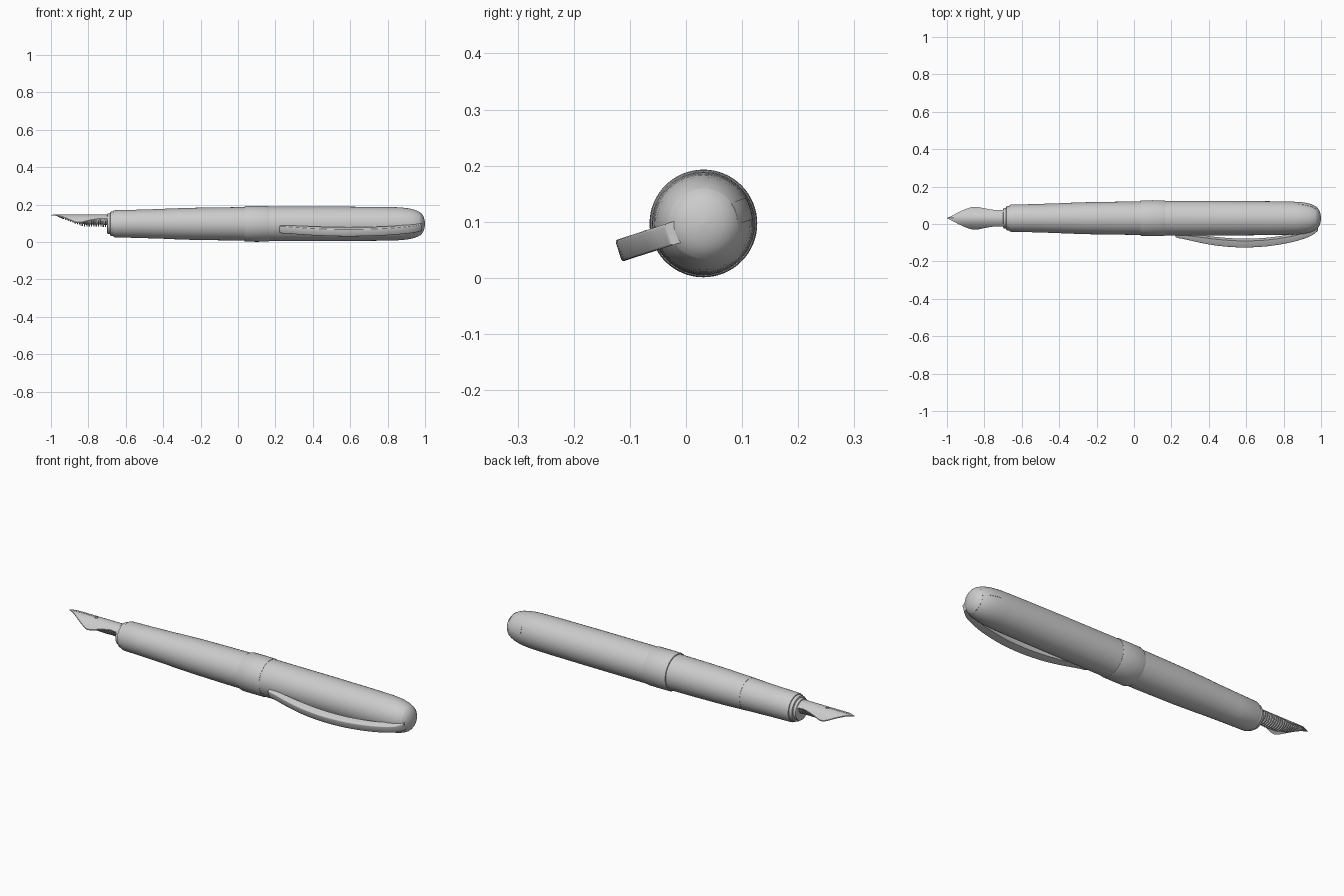
import bpy, bmesh, math
from mathutils import Vector

if "Cube" in bpy.data.objects:
    bpy.data.objects.remove(bpy.data.objects["Cube"])

CY, CZ = 0.031, 0.097            # long axis of the pen
CLIP = math.radians(198)         # direction of the clip around the axis


def loft(name, rings, angle=35):
    """Skin a list of equal closed rings and cap both ends."""
    bm = bmesh.new()
    rows = [[bm.verts.new(p) for p in r] for r in rings]
    n = len(rows[0])
    for a, b in zip(rows, rows[1:]):
        for i in range(n):
            j = (i + 1) % n
            bm.faces.new((a[i], a[j], b[j], b[i]))
    bm.faces.new(rows[0])
    bm.faces.new(rows[-1])
    bmesh.ops.remove_doubles(bm, verts=bm.verts, dist=1e-5)
    bmesh.ops.recalc_face_normals(bm, faces=bm.faces)
    me = bpy.data.meshes.new(name)
    bm.to_mesh(me)
    bm.free()
    ob = bpy.data.objects.new(name, me)
    bpy.context.collection.objects.link(ob)
    bpy.ops.object.select_all(action='DESELECT')
    ob.select_set(True)
    bpy.context.view_layer.objects.active = ob
    bpy.ops.object.shade_smooth_by_angle(angle=math.radians(angle))
    return ob


def polar(x, r, a):
    return (x, CY + r * math.cos(a), CZ + r * math.sin(a))


def lathe(name, profile, n=64):
    return loft(name, [[polar(x, max(r, 1e-4), 2 * math.pi * i / n) for i in range(n)]
                       for x, r in profile])


def spline(pts, steps=4):
    """Catmull-Rom through the points."""
    p = [Vector(q) for q in [pts[0]] + pts + [pts[-1]]]
    out = []
    for a, b, c, d in zip(p, p[1:], p[2:], p[3:]):
        for s in range(steps):
            t = s / steps
            out.append(0.5 * (2 * b + (c - a) * t + (2 * a - 5 * b + 4 * c - d) * t * t
                              + (3 * b - a - 3 * c + d) * t ** 3))
    return out + [p[-1]]


def lerp(table, x):
    for (x0, v0), (x1, v1) in zip(table, table[1:]):
        if x <= x1:
            return v0 + (v1 - v0) * max(0, (x - x0) / (x1 - x0))
    return table[-1][1]


# Turned parts: collar, grip, barrel, band, cap, dome
lathe("grip_collar", [(-0.70, 0.048), (-0.697, 0.054), (-0.684, 0.056), (-0.682, 0.064),
                      (-0.668, 0.066), (-0.66, 0.066)])
lathe("grip", [(-0.667, 0.064), (-0.665, 0.070), (-0.658, 0.0725), (-0.55, 0.075), (-0.39, 0.080)])
lathe("barrel", [(-0.39, 0.0808), (-0.25, 0.0855), (-0.1, 0.088), (0.06, 0.0895)])
lathe("cap_band", [(0.033, 0.088), (0.035, 0.093), (0.042, 0.0955), (0.10, 0.096),
                   (0.158, 0.0955), (0.165, 0.0935), (0.166, 0.088)])
cap = [(0.16, 0.0925), (0.5, 0.092), (0.75, 0.0905), (0.85, 0.0885), (0.88, 0.0865),
       (0.91, 0.083), (0.94, 0.0765), (0.962, 0.068), (0.975, 0.060)]
lathe("cap", cap)
lathe("cap_dome", [(0.968, 0.058), (0.973, 0.0625), (0.979, 0.0575), (0.987, 0.048),
                   (0.993, 0.036), (0.998, 0.020), (1.0, 0.0)])

# Inlaid tab of the dome, opposite the clip
tab = []
for x in (0.88, 0.895, 0.91, 0.925, 0.94, 0.951, 0.962, 0.975):
    r = lerp(cap, x)
    half = 0.02 / r
    angs = [CLIP - math.pi + half * (i / 4 - 1) for i in range(9)]
    tab.append([polar(x, r + 0.0012, a) for a in angs]
               + [polar(x, r - 0.006, a) for a in reversed(angs)])
loft("dome_tab", tab)

# Bowed clip: x, inner and outer distance from the axis, half width
path = spline([(0.222, 0.088, 0.100, 0.017), (0.235, 0.088, 0.106, 0.020), (0.28, 0.091, 0.115, 0.020),
               (0.35, 0.100, 0.132, 0.020), (0.45, 0.113, 0.150, 0.020), (0.57, 0.121, 0.159, 0.020),
               (0.70, 0.117, 0.154, 0.020), (0.82, 0.100, 0.135, 0.020), (0.90, 0.080, 0.113, 0.020),
               (0.95, 0.060, 0.092, 0.020), (0.983, 0.035, 0.066, 0.020)])
u = Vector((0, math.cos(CLIP), math.sin(CLIP)))
v = Vector((0, -u.z, u.y))
rings = []
for x, d0, d1, w in path:
    c = 0.004
    sec = [(d0, -w), (d0, w), (d1 - c, w), (d1 - c * 0.3, w - c * 0.3), (d1, w - c),
           (d1, -w + c), (d1 - c * 0.3, -w + c * 0.3), (d1 - c, -w)]
    rings.append([Vector((x, CY, CZ)) + u * d + v * s for d, s in sec])
loft("clip", rings, 50)

# Nib: curved leaf
outline = [(-1.0, 0.0015), (-0.975, 0.012), (-0.94, 0.031), (-0.90, 0.049), (-0.87, 0.059),
           (-0.855, 0.061), (-0.835, 0.060), (-0.80, 0.053), (-0.76, 0.046), (-0.73, 0.043),
           (-0.70, 0.045), (-0.68, 0.045)]
K = 11


def nib_top(y):
    return 0.1465 - K * y * y


rings = []
for x, w in spline(outline, 3):
    ys = [w * (i / 8 - 1) for i in range(17)]
    drop = 0.0015 * (x < -0.99)
    rings.append([(x, CY + y, nib_top(y) - drop) for y in ys]
                 + [(x, CY + y, nib_top(y) - 0.005) for y in reversed(ys)])
nib = loft("nib", rings)

# Breather hole and slit cut through the nib
bpy.ops.mesh.primitive_cylinder_add(vertices=24, radius=0.009, depth=0.05, location=(-0.845, CY, 0.145))
hole = bpy.context.object
hole.name = "hole_cutter"
bpy.ops.mesh.primitive_cube_add(size=1, location=(-0.92, CY, 0.145))
slit = bpy.context.object
slit.name = "slit_cutter"
slit.scale = (0.145, 0.0015, 0.05)
for cutter in (hole, slit):
    cutter.hide_render = True
    cutter.display_type = 'WIRE'
    m = nib.modifiers.new("cut", 'BOOLEAN')
    m.operation = 'DIFFERENCE'
    m.object = cutter

# Finned feed under the nib
belly = [(-0.965, 0.136), (-0.93, 0.121), (-0.83, 0.084), (-0.68, 0.080)]


def feed_ring(x, s):
    a = min(0.85 * lerp(outline, x), 0.04) * (0.8 + 0.2 * s)
    edge = nib_top(a) - 0.004
    low = min(lerp(belly, x) + 0.011 * (1 - s), edge - 0.001)
    top = [(x, CY + a * (i / 5 - 1), nib_top(a * (i / 5 - 1)) - 0.004) for i in range(11)]
    arc = [math.pi * i / 12 for i in range(1, 12)]
    return top + [(x, CY + a * math.cos(t), edge - (edge - low) * math.sin(t) ** 0.7) for t in arc]


rings = [feed_ring(-0.965, 1), feed_ring(-0.945, 1)]
x = -0.93
while x < -0.705:
    rings += [feed_ring(x, 1), feed_ring(x + 0.0005, 0), feed_ring(x + 0.006, 0), feed_ring(x + 0.0065, 1)]
    x += 0.0125
rings.append(feed_ring(-0.68, 1))
loft("feed", rings, 30)
